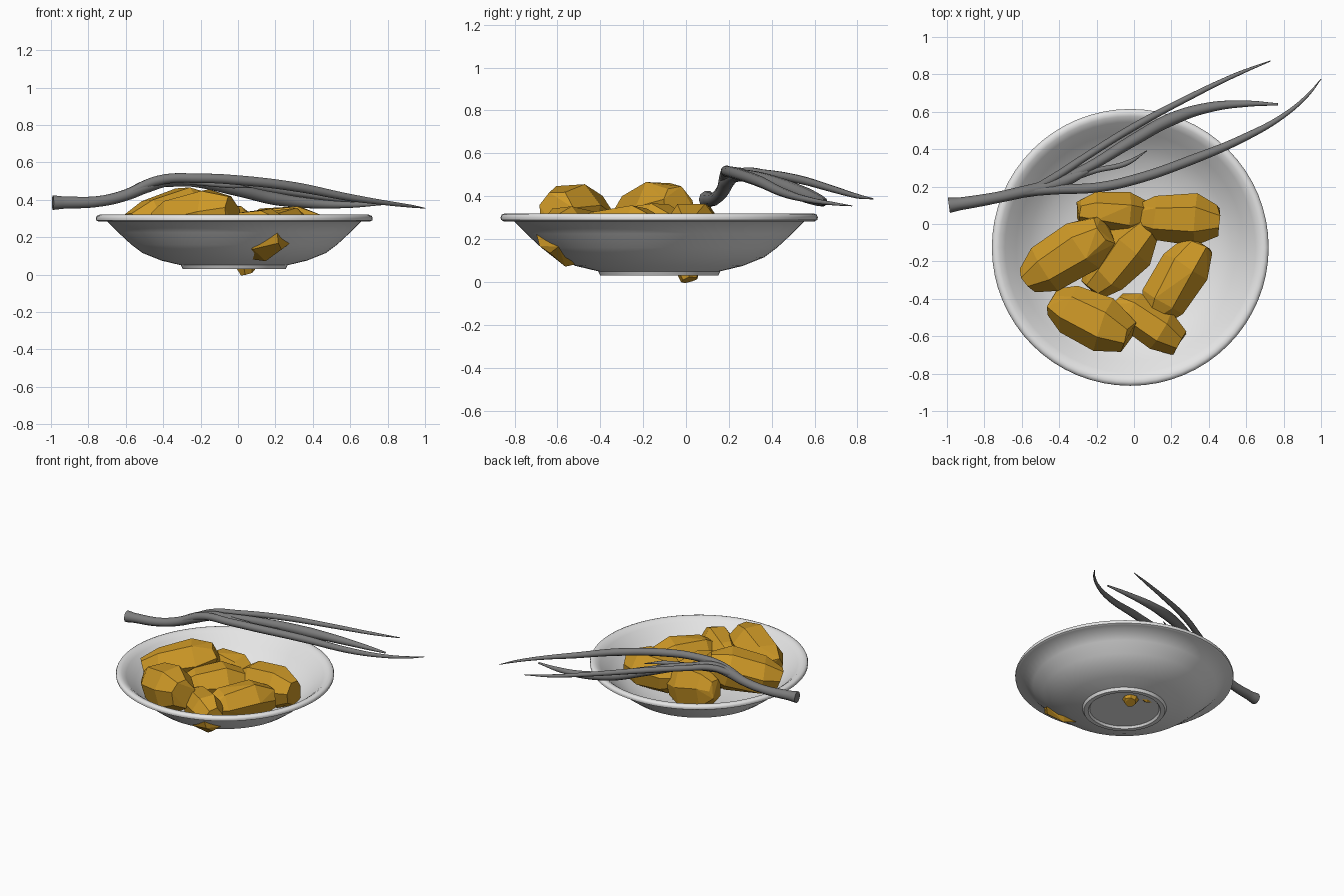
import bpy, bmesh, math, random
from mathutils import Vector, Euler

cube = bpy.data.objects.get("Cube")
if cube:
    bpy.data.objects.remove(cube, do_unlink=True)


def material(name, rgb):
    m = bpy.data.materials.new(name)
    m.use_nodes = True
    color = (*rgb, 1)
    m.diffuse_color = color
    m.node_tree.nodes["Principled BSDF"].inputs["Base Color"].default_value = color
    return m


white = material("pale ceramic", (0.78, 0.78, 0.78))
steel = material("dark metal", (0.2, 0.2, 0.2))
gold = material("golden potato", (0.62, 0.32, 0.02))


def make_object(name, bm, mat):
    mesh = bpy.data.meshes.new(name)
    bm.to_mesh(mesh)
    bm.free()
    obj = bpy.data.objects.new(name, mesh)
    bpy.context.collection.objects.link(obj)
    mesh.materials.append(mat)
    return obj


def shade(obj, angle):
    bpy.ops.object.select_all(action='DESELECT')
    obj.select_set(True)
    bpy.context.view_layer.objects.active = obj
    bpy.ops.object.shade_smooth_by_angle(angle=math.radians(angle))


# Bowl: one revolved profile, from under the foot, over the rim, to the inner floor
profile = [(0, .045), (.235, .045), (.245, .03), (.275, .03), (.285, .05),
           (.39, .075), (.49, .115), (.55, .16), (.62, .225), (.68, .285),
           (.725, .283), (.738, .29), (.74, .302), (.735, .314), (.72, .32),
           (.70, .317), (.67, .295), (.61, .235), (.54, .175), (.47, .13),
           (.37, .092), (.26, .07), (0, .06)]
bm = bmesh.new()
verts = [bm.verts.new((r, 0, z)) for r, z in profile]
edges = [bm.edges.new(pair) for pair in zip(verts, verts[1:])]
bmesh.ops.spin(bm, geom=verts + edges, cent=(0, 0, 0), axis=(0, 0, 1),
               angle=math.tau, steps=64, use_duplicate=False)
bmesh.ops.remove_doubles(bm, verts=bm.verts, dist=0.0005)
bmesh.ops.recalc_face_normals(bm, faces=bm.faces)
bowl = make_object("bowl", bm, white)
bowl.location = (-.02, -.125, 0)
shade(bowl, 50)


# Potato chunks: faceted, tapered lumps lying along their own x axis
def chunk(name, center, yaw, pitch, size, seed, sides=7):
    rng = random.Random(seed)
    bm = bmesh.new()
    rings = []
    for t, r in [(-.5, .5), (-.28, .88), (.2, 1), (.5, .6)]:
        ring = []
        for i in range(sides):
            a = math.tau * (i + rng.uniform(-.12, .12)) / sides + .25
            k = r * rng.uniform(.94, 1.05) / 2
            ring.append(bm.verts.new((size[0] * (t + rng.uniform(-.03, .03)),
                                      size[1] * k * math.cos(a),
                                      size[2] * k * math.sin(a))))
        rings.append(ring)
    bmesh.ops.convex_hull(bm, input=bm.verts)
    bmesh.ops.dissolve_limit(bm, angle_limit=math.radians(9),
                             verts=bm.verts, edges=bm.edges)
    bmesh.ops.recalc_face_normals(bm, faces=bm.faces)
    obj = make_object(name, bm, gold)
    obj.location = center
    obj.rotation_euler = Euler((0, math.radians(pitch), math.radians(yaw)))


chunk("back_left_chunk", (-.11, .06, .21), -3, 8, (.37, .24, .33), 1)
chunk("back_right_chunk", (.235, .025, .23), -2, 0, (.43, .28, .30), 2)
chunk("left_chunk", (-.36, -.165, .31), 33, -12, (.50, .30, .30), 3)
chunk("middle_chunk", (-.08, -.185, .23), 48, 0, (.44, .30, .29), 4)
chunk("right_chunk", (.225, -.30, .22), 58, 0, (.46, .28, .29), 5)
chunk("front_left_chunk", (-.235, -.51, .29), -25, -10, (.45, .31, .34), 6)
chunk("front_right_chunk", (.075, -.525, .22), -33, 0, (.40, .24, .29), 7)
# Buried chunk whose tip breaks through the bowl floor
chunk("buried_chunk", (.02, .0, .13), 30, 75, (.25, .14, .14), 8)


# Fork: tapering tubes that merge in the palm; points are x, y, z, radius
def tube(name, points):
    curve = bpy.data.curves.new(name, 'CURVE')
    curve.dimensions = '3D'
    curve.bevel_depth = 1
    curve.bevel_resolution = 3
    curve.resolution_u = 8
    curve.use_fill_caps = True
    spline = curve.splines.new('BEZIER')
    spline.bezier_points.add(len(points) - 1)
    for bp, (x, y, z, r) in zip(spline.bezier_points, points):
        bp.co = Vector((x, y, z))
        bp.radius = r
        bp.handle_left_type = bp.handle_right_type = 'AUTO'
    curve.materials.append(steel)
    obj = bpy.data.objects.new(name, curve)
    bpy.context.collection.objects.link(obj)
    bpy.ops.object.select_all(action='DESELECT')
    obj.select_set(True)
    bpy.context.view_layer.objects.active = obj
    bpy.ops.object.convert(target='MESH')
    shade(bpy.context.view_layer.objects.active, 50)


tube("fork_handle", [(-.99, .10, .385, .041), (-.93, .108, .385, .034),
                     (-.74, .14, .392, .030), (-.6, .17, .425, .031),
                     (-.48, .195, .475, .036), (-.36, .235, .505, .032),
                     (-.25, .285, .5, .018)])
tube("fork_outer_tine", [(-.52, .19, .465, .024), (-.4, .265, .51, .022),
                         (-.25, .365, .505, .02), (0, .52, .48, .02),
                         (.3, .68, .435, .016), (.55, .80, .40, .011),
                         (.73, .872, .388, .003)])
tube("fork_middle_tine", [(-.42, .22, .495, .03), (-.25, .30, .495, .026),
                          (0, .45, .45, .032), (.2, .56, .405, .035),
                          (.4, .623, .38, .027), (.6, .643, .373, .017),
                          (.77, .64, .377, .006)])
tube("fork_inner_tine", [(-.6, .168, .43, .024), (-.42, .185, .505, .027),
                         (-.2, .195, .515, .026), (0, .237, .505, .027),
                         (.3, .34, .47, .026), (.6, .467, .412, .02),
                         (.8, .58, .382, .013), (.93, .69, .365, .008),
                         (1, .775, .355, .002)])
tube("fork_spur", [(-.33, .25, .505, .022), (-.2, .287, .49, .014),
                   (-.04, .325, .475, .014), (.07, .392, .465, .002)])
